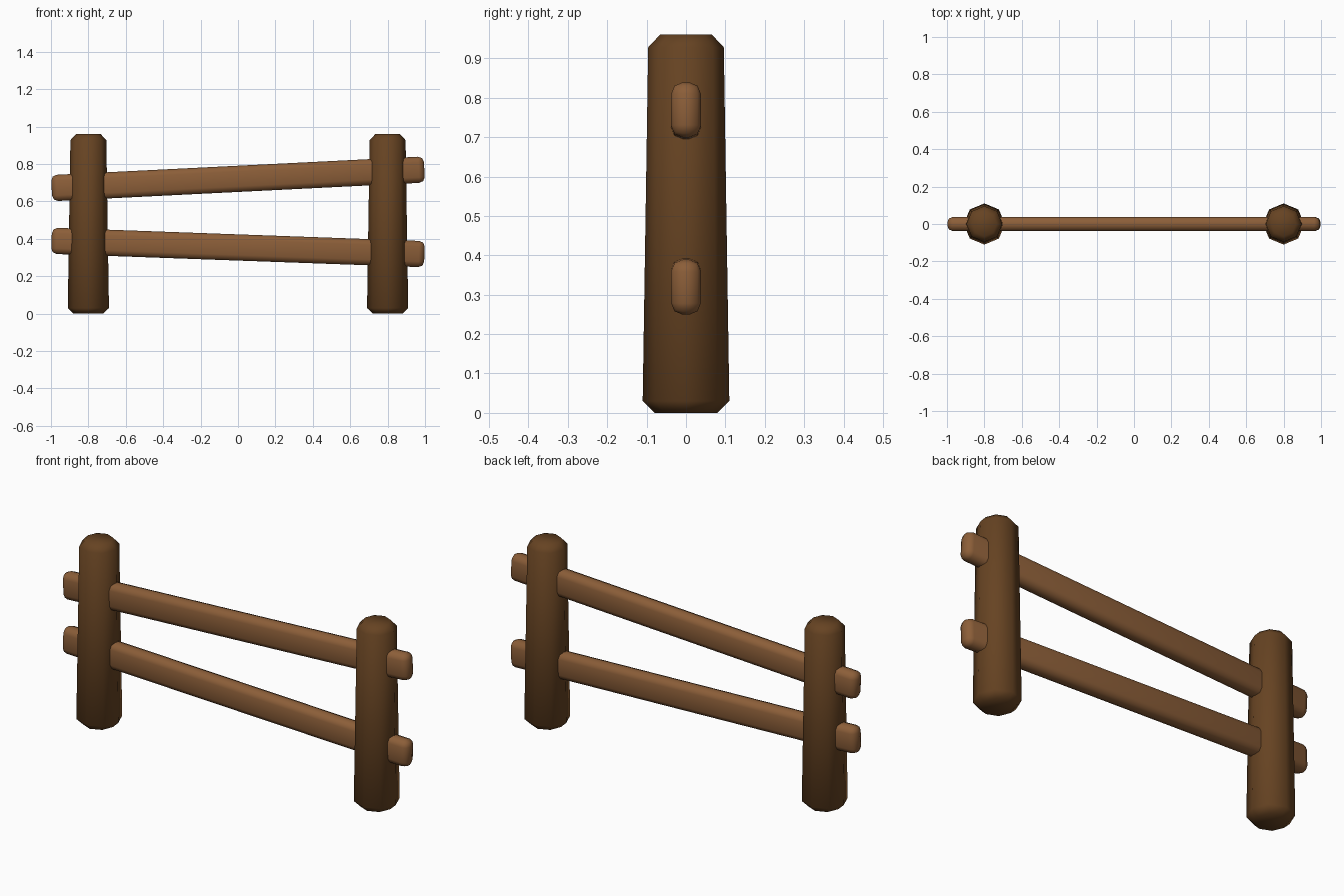
import bpy, bmesh, math

if "Cube" in bpy.data.objects:
    bpy.data.objects.remove(bpy.data.objects["Cube"])


def material(name, rgb):
    m = bpy.data.materials.new(name)
    m.diffuse_color = (*rgb, 1)
    m.use_nodes = True
    m.node_tree.nodes["Principled BSDF"].inputs["Base Color"].default_value = m.diffuse_color
    return m


dark_wood = material("dark wood", (0.133, 0.056, 0.016))
light_wood = material("light wood", (0.26, 0.112, 0.04))


def finish(bm, name, mat):
    bmesh.ops.recalc_face_normals(bm, faces=bm.faces)
    for f in bm.faces:
        f.smooth = True
    me = bpy.data.meshes.new(name)
    bm.to_mesh(me)
    bm.free()
    me.materials.append(mat)
    ob = bpy.data.objects.new(name, me)
    bpy.context.collection.objects.link(ob)
    return ob


# Tapered eight-sided post with chamfered ends: (radius, height) profile
POST_PROFILE = [(0.079, 0), (0.11, 0.03), (0.096, 0.928), (0.066, 0.96)]


def post(name, x):
    bm = bmesh.new()
    rings = [[bm.verts.new((r * math.cos(i * math.pi / 4),
                            r * math.sin(i * math.pi / 4), z))
              for i in range(8)] for r, z in POST_PROFILE]
    for a, b in zip(rings, rings[1:]):
        for i in range(8):
            j = (i + 1) % 8
            bm.faces.new((a[i], a[j], b[j], b[i]))
    bm.faces.new(rings[0])
    bm.faces.new(rings[-1])
    finish(bm, name, dark_wood).location.x = x


# Rounded plank running through both posts, tilted by its slope
def rail(name, z, slope):
    bm = bmesh.new()
    bmesh.ops.create_cube(bm, size=1)
    bmesh.ops.scale(bm, vec=(1.995, 0.076, 0.14), verts=bm.verts)
    bmesh.ops.bevel(bm, geom=bm.edges[:], offset=0.03, segments=2,
                    profile=0.5, affect='EDGES')
    ob = finish(bm, name, light_wood)
    ob.location.z = z
    ob.rotation_euler.y = -math.atan(slope)


post("left_post", -0.8)
post("right_post", 0.8)
rail("upper_rail", 0.721, 0.05)
rail("lower_rail", 0.354, -0.036)
